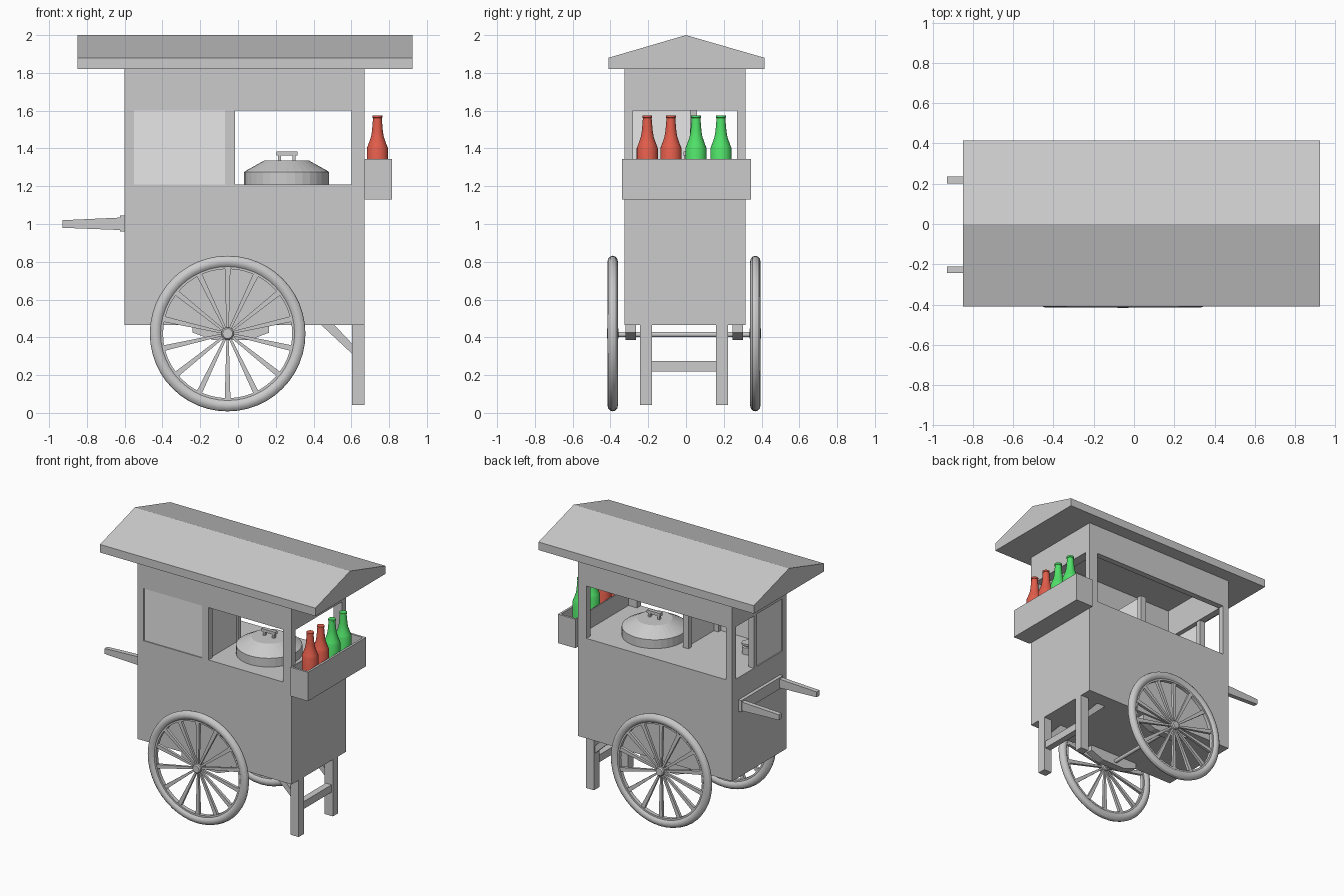
import bpy, bmesh, math
from mathutils import Matrix, Vector

if "Cube" in bpy.data.objects:
    bpy.data.objects.remove(bpy.data.objects["Cube"])


def material(name, rgb):
    m = bpy.data.materials.new(name)
    m.diffuse_color = (*rgb, 1)
    m.use_nodes = True
    m.node_tree.nodes["Principled BSDF"].inputs["Base Color"].default_value = m.diffuse_color
    return m


GREY = material("grey", (0.6, 0.6, 0.6))
GLASS = material("pale_glass", (0.8, 0.8, 0.8))
RED = material("bottle_red", (0.76, 0.11, 0.07))
GREEN = material("bottle_green", (0.08, 0.76, 0.14))


def finish(name, bm, mat=GREY, smooth=False):
    bmesh.ops.recalc_face_normals(bm, faces=bm.faces)
    me = bpy.data.meshes.new(name)
    bm.to_mesh(me)
    bm.free()
    me.materials.append(mat)
    ob = bpy.data.objects.new(name, me)
    bpy.context.collection.objects.link(ob)
    if smooth:
        bpy.ops.object.select_all(action='DESELECT')
        ob.select_set(True)
        bpy.context.view_layer.objects.active = ob
        bpy.ops.object.shade_smooth_by_angle(angle=math.radians(30))
    return ob


def add_box(bm, x0, x1, y0, y1, z0, z1):
    m = Matrix.Translation(((x0 + x1) / 2, (y0 + y1) / 2, (z0 + z1) / 2)) \
        @ Matrix.Diagonal((x1 - x0, y1 - y0, z1 - z0, 1))
    bmesh.ops.create_cube(bm, size=1, matrix=m)


def boxes(name, *dims, mat=GREY):
    bm = bmesh.new()
    for d in dims:
        add_box(bm, *d)
    return finish(name, bm, mat)


def add_prism(bm, pts, vec):
    """Extrude a closed outline of 3D points along vec."""
    f = bm.faces.new([bm.verts.new(p) for p in pts])
    r = bmesh.ops.extrude_face_region(bm, geom=[f])
    vs = [v for v in r['geom'] if isinstance(v, bmesh.types.BMVert)]
    bmesh.ops.translate(bm, verts=vs, vec=vec)
    if not f.is_valid or len(bm.faces) == 0:
        return


def prism_xz(name, pts, y0, y1):
    bm = bmesh.new()
    a = [bm.verts.new((x, y0, z)) for x, z in pts]
    b = [bm.verts.new((x, y1, z)) for x, z in pts]
    bm.faces.new(a)
    bm.faces.new(b)
    for i in range(len(a)):
        j = (i + 1) % len(a)
        bm.faces.new((a[i], a[j], b[j], b[i]))
    return finish(name, bm)


def lathe(name, profile, loc, n=32, mat=GREY, rot=None, smooth=True, closed=False):
    """Revolve (radius, height) points about z; closed makes a ring."""
    bm = bmesh.new()
    rings = [[bm.verts.new((r * math.cos(2 * math.pi * k / n),
                            r * math.sin(2 * math.pi * k / n), z))
              for k in range(n)] for r, z in profile]
    pairs = list(zip(rings, rings[1:]))
    if closed:
        pairs.append((rings[-1], rings[0]))
    else:
        bm.faces.new(rings[0])
        bm.faces.new(rings[-1])
    for a, b in pairs:
        for k in range(n):
            j = (k + 1) % n
            bm.faces.new((a[k], a[j], b[j], b[k]))
    bm.transform(Matrix.Translation(loc) @ (rot or Matrix.Identity(4)))
    return finish(name, bm, mat, smooth)


X0, X1, Y0, Y1 = -0.60, 0.67, -0.325, 0.315
SILL, HEAD, EAVE = 1.21, 1.60, 1.82

# Cabinet, header walls and corner posts
boxes("cabinet", (X0, X1, Y0, Y1, 0.465, SILL))
boxes("header_walls",
      (X0, X1, Y0, Y0 + 0.045, HEAD, EAVE), (X0, X1, Y1 - 0.045, Y1, HEAD, EAVE),
      (X0, X0 + 0.05, Y0 + 0.045, Y1 - 0.045, HEAD, EAVE),
      (X1 - 0.07, X1, Y0 + 0.045, Y1 - 0.045, HEAD, EAVE))
boxes("corner_posts", *[(xa, xb, ya, yb, SILL, HEAD)
                        for xa, xb in ((X0, X0 + 0.05), (X1 - 0.07, X1))
                        for ya, yb in ((Y0, Y0 + 0.045), (Y1 - 0.045, Y1))])

# Display case inside the left half
boxes("case_posts", (-0.07, -0.015, Y0, Y0 + 0.045, SILL, HEAD),
      (-0.06, -0.015, 0.02, 0.057, SILL, HEAD),
      (X0, -0.555, 0.02, 0.057, SILL, HEAD))
boxes("case_panes", (-0.55, -0.07, -0.318, -0.310, SILL, HEAD),
      (-0.592, -0.584, -0.28, 0.02, SILL, HEAD),
      (-0.034, -0.026, -0.28, 0.02, SILL, HEAD), mat=GLASS)
lathe("jar", [(0.035, 0), (0.035, 0.05), (0.025, 0.055), (0.025, 0.065),
              (0.037, 0.065), (0.037, 0.08)], (-0.42, -0.12, SILL), n=16)

# Gabled roof running along x
bm = bmesh.new()
ends = [[bm.verts.new((x, y, z)) for y, z in
         ((-0.41, EAVE), (0.415, EAVE), (0.415, 1.88), (0.0, 2.0), (-0.41, 1.88))]
        for x in (-0.85, 0.925)]
for e in ends:
    bm.faces.new(e)
for i in range(5):
    j = (i + 1) % 5
    bm.faces.new((ends[0][i], ends[0][j], ends[1][j], ends[1][i]))
finish("roof", bm)

# Cooking pot with lid and lid handle
lathe("pot", [(0.224, 0), (0.224, 0.065), (0.215, 0.072), (0.12, 0.125)],
      (0.257, 0, SILL), n=32, smooth=False)
boxes("lid_handle", (0.203, 0.314, -0.014, 0.014, 1.363, 1.385),
      (0.212, 0.228, -0.01, 0.01, 1.33, 1.365), (0.289, 0.305, -0.01, 0.01, 1.33, 1.365))

# Bottle tray on the right side
TX, TY0, TY1, TZ0, TZ1, T = 0.815, -0.34, 0.345, 1.13, 1.345, 0.016
boxes("bottle_tray", (X1, TX, TY0, TY1, TZ0, TZ0 + T),
      (X1, X1 + 0.008, TY0, TY1, TZ0 + T, TZ1), (TX - T, TX, TY0, TY1, TZ0 + T, TZ1),
      (X1 + 0.008, TX - T, TY0, TY0 + T, TZ0 + T, TZ1),
      (X1 + 0.008, TX - T, TY1 - T, TY1, TZ0 + T, TZ1))
bottle = [(0.056, 0), (0.056, 0.255), (0.050, 0.27), (0.034, 0.315), (0.029, 0.345),
          (0.023, 0.415), (0.026, 0.417), (0.026, 0.429)]
for i, y in enumerate((-0.205, -0.08, 0.053, 0.185)):
    lathe(f"bottle_{i + 1}", bottle, (0.738, y, TZ0 + T), n=24,
          mat=RED if i < 2 else GREEN)

# Push handles on a wall plank
boxes("handle_plank", (-0.625, X0, -0.25, 0.24, 0.96, 1.045))
for side, y in (("front", -0.227), ("back", 0.219)):
    prism_xz(f"{side}_handle", [(-0.62, 0.968), (-0.62, 1.034), (-0.93, 1.02), (-0.93, 0.98)],
             y - 0.017, y + 0.017)

# Legs, cross bar and diagonal braces
LEGS = ((-0.243, -0.18), (0.16, 0.222))
boxes("legs", *[(0.603, X1, a, b, 0.042, 0.465) for a, b in LEGS])
boxes("leg_crossbar", (0.612, 0.66, -0.18, 0.16, 0.22, 0.275))
for side, (a, b) in zip(("front", "back"), LEGS):
    prism_xz(f"{side}_brace", [(0.44, 0.466), (0.525, 0.466), (0.605, 0.365), (0.605, 0.31)][:1]
             + [(0.51, 0.466), (0.605, 0.365), (0.605, 0.312)], a + 0.012, b - 0.012)

# Axle and its hanger blocks
WX, WZ = -0.055, 0.42
LIE = Matrix.Rotation(math.pi / 2, 4, 'X')
lathe("axle", [(0.014, -0.38), (0.014, 0.38)], (WX, -0.01, WZ - 0.005), n=16, rot=LIE)
for side, y in (("front", -0.293), ("back", 0.273)):
    prism_xz(f"{side}_axle_block", [(-0.24, 0.466), (-0.24, 0.425), (-0.13, 0.385),
                                    (0.06, 0.385), (0.165, 0.425), (0.165, 0.466)],
             y - 0.028, y + 0.028)

# Wheels: tyre, rim, hub and tapered spokes
tyre = [(0.381 + 0.031 * math.cos(a), 0.0275 * math.sin(a))
        for a in (2 * math.pi * k / 12 for k in range(12))]
SPOKES = 14
for side, y in (("front", -0.388), ("back", 0.367)):
    c = (WX, y, WZ)
    lathe(f"{side}_tyre", tyre, c, n=48, rot=LIE, closed=True)
    lathe(f"{side}_rim", [(0.342, -0.014), (0.342, 0.014), (0.36, 0.014), (0.36, -0.014)],
          c, n=48, rot=LIE, closed=True)
    lathe(f"{side}_hub", [(0.026, -0.03), (0.033, -0.022), (0.033, 0.022), (0.026, 0.03)],
          c, n=20, rot=LIE)
    bm = bmesh.new()
    for k in range(SPOKES):
        m = Matrix.Translation(c) @ Matrix.Rotation(2 * math.pi * k / SPOKES, 4, 'Y')
        quads = [[bm.verts.new(m @ Vector((sx * w, sy * d, r)))
                  for sx, sy in ((-1, -1), (1, -1), (1, 1), (-1, 1))]
                 for r, w, d in ((0.02, 0.006, 0.008), (0.348, 0.015, 0.011))]
        for q in quads:
            bm.faces.new(q)
        for i in range(4):
            j = (i + 1) % 4
            bm.faces.new((quads[0][i], quads[0][j], quads[1][j], quads[1][i]))
    finish(f"{side}_spokes", bm)
